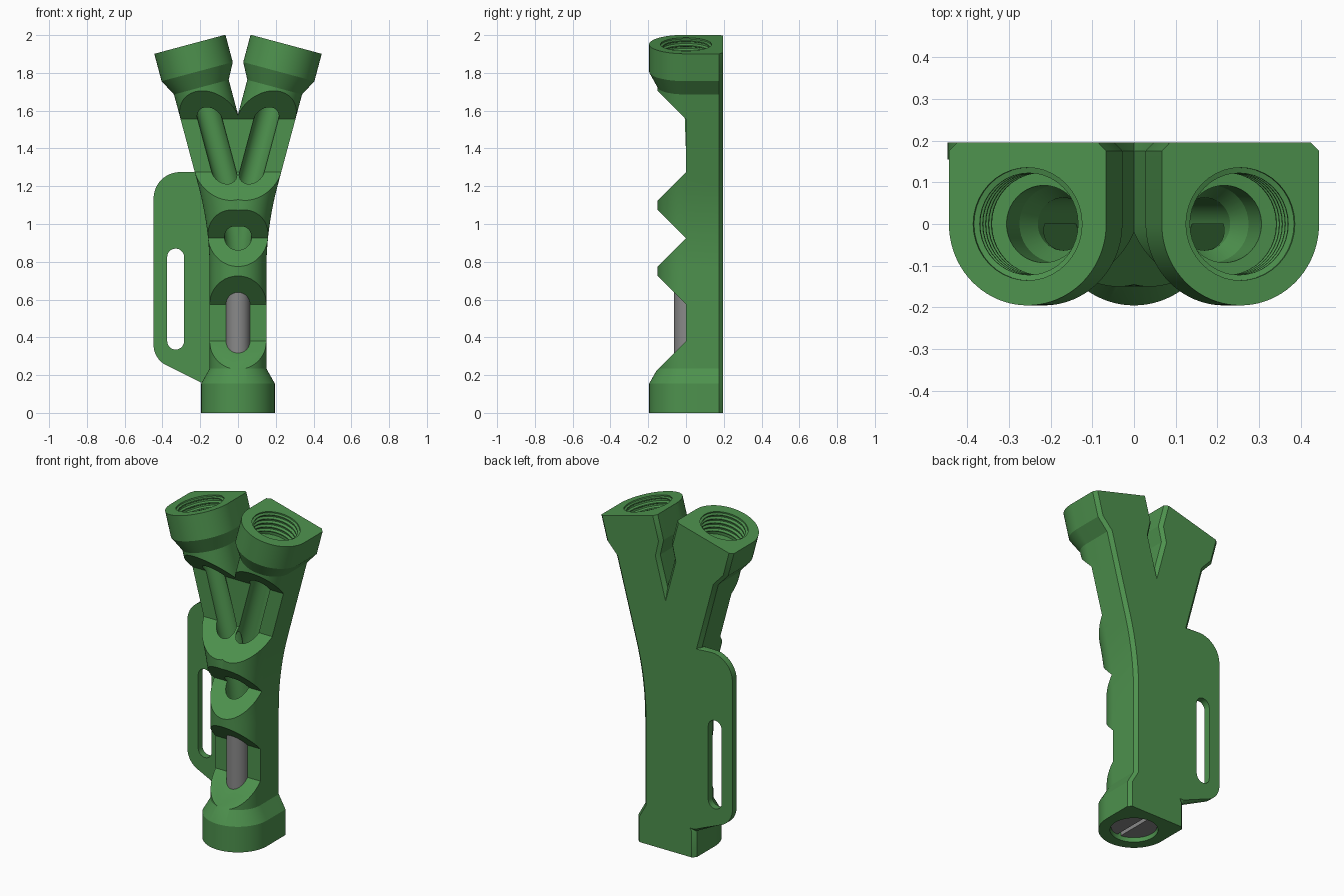
import bpy, bmesh, math
from mathutils import Vector

if "Cube" in bpy.data.objects:
    bpy.data.objects.remove(bpy.data.objects["Cube"])

BACK, TILT, BEND = 0.195, math.radians(15), 0.75
ARC = 0.25 / math.tan(TILT / 2)          # bend radius of the arms
ARC_END = BEND + ARC * TILT
LENGTH = ARC_END + 0.735                 # path length from foot to arm mouth


def material(name, rgb):
    m = bpy.data.materials.new(name)
    m.diffuse_color = (*rgb, 1)
    m.use_nodes = True
    m.node_tree.nodes["Principled BSDF"].inputs["Base Color"].default_value = m.diffuse_color
    return m


green = material("green plastic", (0.075, 0.285, 0.075))
grey = material("grey metal", (0.25, 0.25, 0.25))


def add_object(name, bm, mat):
    bmesh.ops.recalc_face_normals(bm, faces=bm.faces[:])
    me = bpy.data.meshes.new(name)
    bm.to_mesh(me)
    bm.free()
    ob = bpy.data.objects.new(name, me)
    me.materials.append(mat)
    bpy.context.collection.objects.link(ob)
    return ob


def apply(ob, mod):
    bpy.context.view_layer.objects.active = ob
    bpy.ops.object.modifier_apply(modifier=mod.name)


def boolean(ob, other, op):
    mod = ob.modifiers.new(op, 'BOOLEAN')
    mod.operation, mod.solver, mod.object = op, 'EXACT', other
    apply(ob, mod)
    bpy.data.objects.remove(other)


def path(s):
    """Centre and lean of the right arm at distance s along its axis."""
    if s < BEND:
        return 0, s, 0
    a = min((s - BEND) / ARC, TILT)
    rest = max(s - ARC_END, 0)
    return (ARC * (1 - math.cos(a)) + rest * math.sin(a),
            BEND + ARC * math.sin(a) + rest * math.cos(a), a)


def d_profile(r, c=0.02, n=40):
    front = [(r * math.cos(math.pi * i / n), -r * math.sin(math.pi * i / n))
             for i in range(n + 1)]
    return front + [(-r, BACK - c), (c - r, BACK), (r - c, BACK), (r, BACK - c)]


def round_profile(r, n=40):
    return [(r * math.cos(2 * math.pi * i / n), r * math.sin(2 * math.pi * i / n))
            for i in range(n)]


def forked_sweep(name, stations, profile):
    """Sweep a section up the right arm, trim at x = 0 and mirror."""
    bm = bmesh.new()
    rings = []
    for s, r in stations:
        x, z, a = path(s)
        rings.append([bm.verts.new((x + u * math.cos(a), v, z - u * math.sin(a)))
                      for u, v in profile(r)])
    for lo, hi in zip(rings, rings[1:]):
        for i in range(len(lo)):
            j = (i + 1) % len(lo)
            bm.faces.new((lo[i], lo[j], hi[j], hi[i]))
    bm.faces.new(rings[0])
    bm.faces.new(rings[-1])
    bmesh.ops.bisect_plane(bm, geom=bm.verts[:] + bm.edges[:] + bm.faces[:], dist=1e-5,
                           plane_co=(0, 0, 0), plane_no=(1, 0, 0), clear_inner=True)
    ob = add_object(name, bm, green)
    mod = ob.modifiers.new("mirror", 'MIRROR')
    mod.merge_threshold = 1e-4
    apply(ob, mod)
    return ob


def prism(name, points, axis, a, b, mat=green, chamfer=0):
    """Extrude a 2D outline along x (points are y,z) or y (points are x,z)."""
    def place(p, t):
        return (t, p[0], p[1]) if axis == 'x' else (p[0], t, p[1])
    bm = bmesh.new()
    lo = [bm.verts.new(place(p, a)) for p in points]
    hi = [bm.verts.new(place(p, b)) for p in points]
    bm.faces.new(lo)
    end = bm.faces.new(hi)
    for i in range(len(lo)):
        j = (i + 1) % len(lo)
        bm.faces.new((lo[i], lo[j], hi[j], hi[i]))
    if chamfer:
        bmesh.ops.bevel(bm, geom=end.edges[:], offset=chamfer, segments=1,
                        affect='EDGES')
    return add_object(name, bm, mat)


def arc(cx, cz, r, a0, a1, n=10):
    return [(cx + r * math.cos(math.radians(a0 + (a1 - a0) * i / n)),
             cz + r * math.sin(math.radians(a0 + (a1 - a0) * i / n)))
            for i in range(n + 1)]


# Forked body with flared foot and flared arm mouths
bend = [BEND + ARC * TILT * i / 12 for i in range(13)]
body = forked_sweep("forked_body",
                    [(0, 0.195), (0.155, 0.195), (0.235, 0.15)] + [(s, 0.15) for s in bend]
                    + [(LENGTH - 0.235, 0.15), (LENGTH - 0.15, 0.195), (LENGTH, 0.195)],
                    d_profile)

# Strap plate with long slot, joined to the left side
plate = prism("strap_plate",
              [(-0.08, 1.275)] + arc(-0.307, 1.135, 0.14, 90, 180)
              + arc(-0.327, 0.36, 0.12, 180, 242) + [(-0.195, 0.16), (-0.08, 0.16)],
              'y', 0.155, BACK, chamfer=0.015)
slot = prism("slot_cutter", arc(-0.33, 0.825, 0.045, 0, 180) + arc(-0.33, 0.38, 0.045, 180, 360),
             'y', 0, 0.4)
boolean(plate, slot, 'DIFFERENCE')
boolean(body, plate, 'UNION')

# Notches across the front: sloped ends, floor on the mid plane
for low, high in ((0.38, 0.575), (0.925, 0.925), (1.275, 1.555)):
    d = 0.25
    floor = [(0, low), (0, high)] if high > low else [(0, low)]
    notch = prism("notch_cutter", floor + [(-d, high + d), (-d, low - d)], 'x', -0.7, 0.7)
    boolean(body, notch, 'DIFFERENCE')

# Forked bore with foot socket and threaded arm sockets
threads = []
for i in range(5):
    d = 0.14 - i * 0.027
    threads += [(LENGTH - d, 0.135), (LENGTH - d + 0.009, 0.135),
                (LENGTH - d + 0.014, 0.122), (LENGTH - d + 0.020, 0.122)]
bore = forked_sweep("bore_cutter",
                    [(-0.05, 0.132), (0.15, 0.132), (0.1501, 0.063)] + [(s, 0.063) for s in bend]
                    + [(LENGTH - 0.33, 0.063), (LENGTH - 0.27, 0.0925),
                       (LENGTH - 0.15, 0.0925), (LENGTH - 0.149, 0.135)]
                    + threads + [(LENGTH - 0.008, 0.135), (LENGTH + 0.05, 0.135)],
                    round_profile)
boolean(body, bore, 'DIFFERENCE')


def cylinder(name, r, z0, z1):
    bm = bmesh.new()
    bmesh.ops.create_cone(bm, cap_ends=True, segments=40, radius1=r, radius2=r, depth=z1 - z0)
    bmesh.ops.translate(bm, verts=bm.verts[:], vec=Vector((0, 0, (z0 + z1) / 2)))
    return add_object(name, bm, grey)


# Metal rod seen in the lower notch, and its slotted plug in the foot
rod = cylinder("metal_rod", 0.0635, 0.1, 0.7)
plug = cylinder("slotted_plug", 0.128, 0.025, 0.14)
groove = prism("groove_cutter", [(-0.012, 0), (0.012, 0), (0.012, 0.06), (-0.012, 0.06)],
               'y', -0.3, 0.3, grey)
boolean(plug, groove, 'DIFFERENCE')

for ob in (body, rod, plug):
    bpy.ops.object.select_all(action='DESELECT')
    ob.select_set(True)
    bpy.context.view_layer.objects.active = ob
    bpy.ops.object.shade_smooth_by_angle(angle=math.radians(25))
